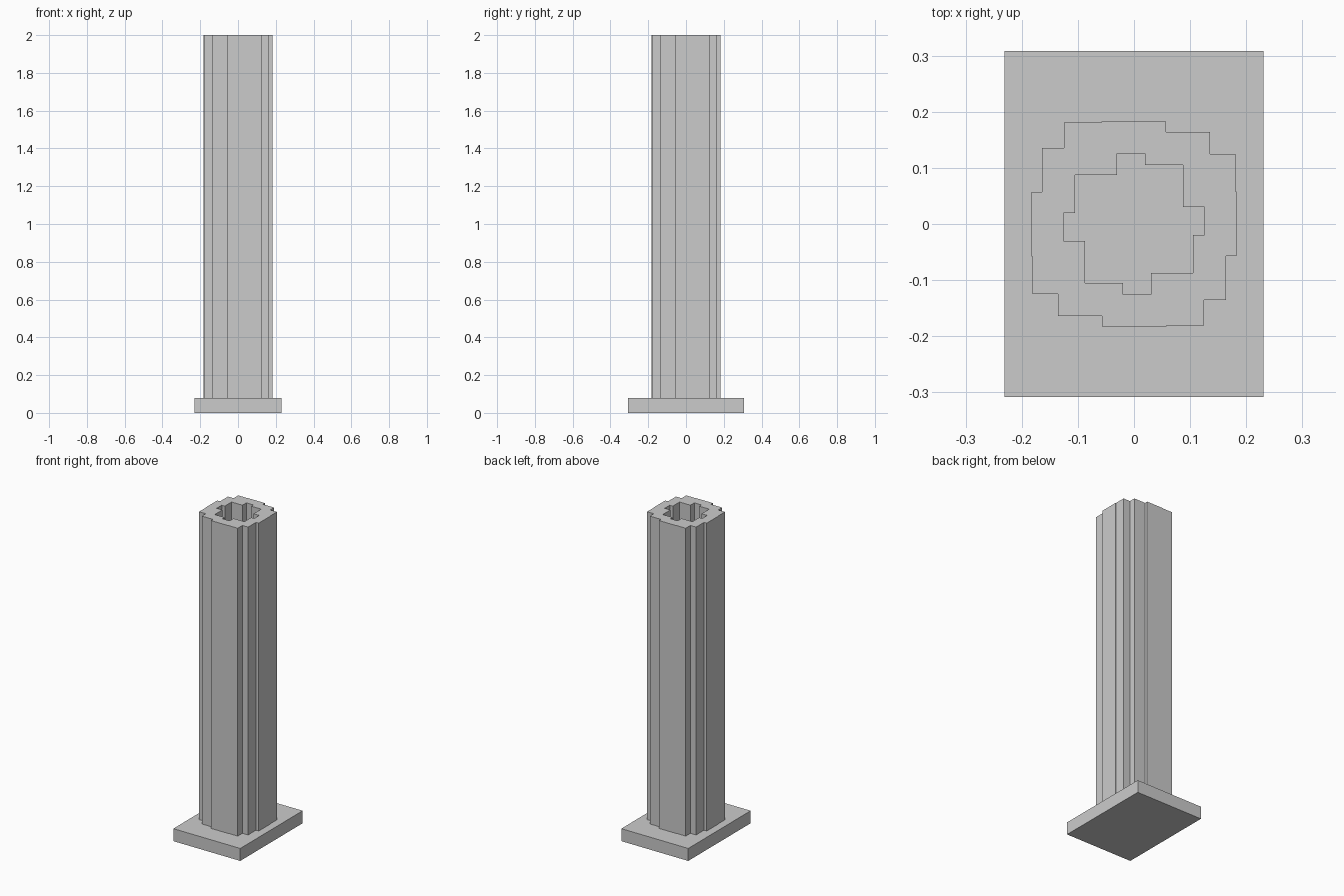
import bpy
import bmesh
from mathutils import Vector

cube = bpy.data.objects.get("Cube")
if cube:
    bpy.data.objects.remove(cube, do_unlink=True)

BASE_SIZE = (0.462, 0.616, 0.078)
HEIGHT = 2.0

grey = bpy.data.materials.new("plain grey")
grey.use_nodes = True
grey.diffuse_color = (0.6, 0.6, 0.6, 1)
grey.node_tree.nodes["Principled BSDF"].inputs["Base Color"].default_value = (0.6, 0.6, 0.6, 1)


def add_object(name, bm):
    bmesh.ops.recalc_face_normals(bm, faces=bm.faces)
    mesh = bpy.data.meshes.new(name)
    bm.to_mesh(mesh)
    bm.free()
    mesh.materials.append(grey)
    obj = bpy.data.objects.new(name, mesh)
    bpy.context.collection.objects.link(obj)
    return obj


def stepped_loop(bm, quarter, z):
    """Closed outline made by turning a quarter of it four times."""
    verts, points = [], list(quarter)
    for _ in range(4):
        verts += [bm.verts.new((x, y, z)) for x, y in points]
        points = [(-y, x) for x, y in points]
    return [bm.edges.new((a, b)) for a, b in zip(verts, verts[1:] + verts[:1])]


# Rectangular base slab
bm = bmesh.new()
bmesh.ops.create_cube(bm, size=1)
bmesh.ops.scale(bm, vec=BASE_SIZE, verts=bm.verts)
bmesh.ops.translate(bm, vec=(0, 0, BASE_SIZE[2] / 2), verts=bm.verts)
add_object("base_slab", bm)

# Hollow column with stepped outer and inner walls
outer = [(0.183, -0.057), (0.183, 0.058), (0.181, 0.058), (0.181, 0.125),
         (0.135, 0.125), (0.135, 0.164), (0.057, 0.164)]
inner = [(0.126, -0.02), (0.126, 0.03), (0.087, 0.03), (0.087, 0.105), (0.02, 0.105)]
bm = bmesh.new()
edges = stepped_loop(bm, outer, BASE_SIZE[2]) + stepped_loop(bm, inner, BASE_SIZE[2])
bmesh.ops.triangle_fill(bm, edges=edges, use_beauty=True, normal=Vector((0, 0, 1)))
result = bmesh.ops.extrude_face_region(bm, geom=bm.faces[:], use_keep_orig=True)
top = [v for v in result["geom"] if isinstance(v, bmesh.types.BMVert)]
bmesh.ops.translate(bm, vec=(0, 0, HEIGHT - BASE_SIZE[2]), verts=top)
add_object("hollow_column", bm)
